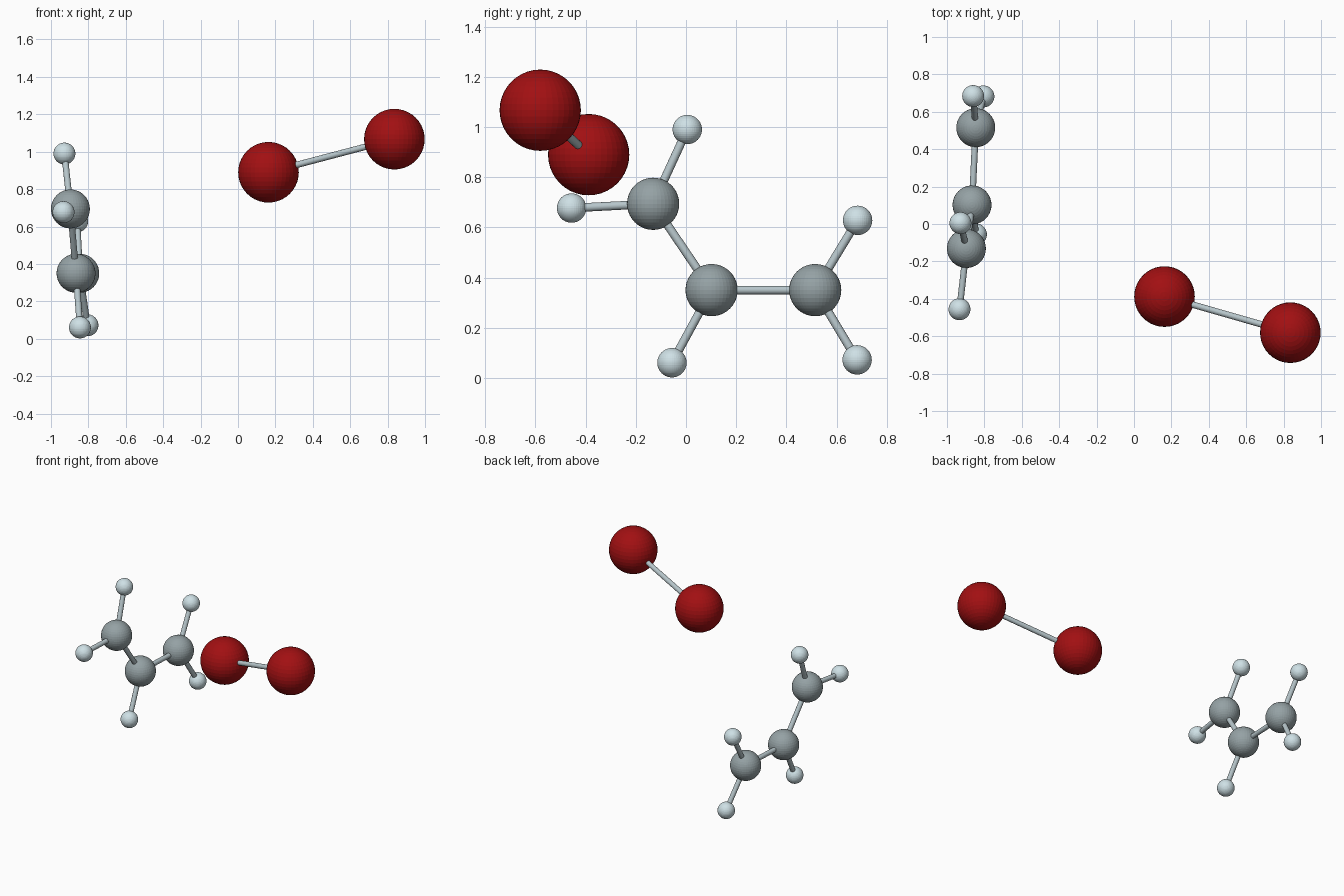
import bpy
from mathutils import Vector

if "Cube" in bpy.data.objects:
    bpy.data.objects.remove(bpy.data.objects["Cube"])


def material(name, rgb):
    m = bpy.data.materials.new(name)
    m.diffuse_color = (*rgb, 1.0)
    m.use_nodes = True
    m.node_tree.nodes["Principled BSDF"].inputs["Base Color"].default_value = m.diffuse_color
    return m


red = material("deep_red", (0.36, 0.005, 0.006))
grey = material("carbon_grey", (0.30, 0.36, 0.375))
pale = material("pale_blue", (0.62, 0.75, 0.79))
bond_mat = material("bond_grey", (0.47, 0.56, 0.59))

# Radius and colour per element
KINDS = {"bromine": (0.162, red), "carbon": (0.104, grey), "hydrogen": (0.0585, pale)}
BOND_RADIUS = 0.017

# Atom centres
ATOMS = {
    "bromine_near": (0.163, -0.388, 0.89),
    "bromine_far": (0.836, -0.581, 1.067),
    "carbon_top": (-0.896, -0.131, 0.694),
    "carbon_middle": (-0.866, 0.102, 0.35),
    "carbon_end": (-0.846, 0.515, 0.35),
    "hydrogen_top_up": (-0.928, 0.005, 0.99),
    "hydrogen_top_side": (-0.933, -0.456, 0.677),
    "hydrogen_middle": (-0.845, -0.056, 0.0605),
    "hydrogen_end_low": (-0.805, 0.682, 0.072),
    "hydrogen_end_high": (-0.86, 0.684, 0.628),
}

BONDS = [
    ("bromine_near", "bromine_far"),
    ("carbon_top", "carbon_middle"),
    ("carbon_middle", "carbon_end"),
    ("carbon_top", "hydrogen_top_up"),
    ("carbon_top", "hydrogen_top_side"),
    ("carbon_middle", "hydrogen_middle"),
    ("carbon_end", "hydrogen_end_low"),
    ("carbon_end", "hydrogen_end_high"),
]


def add_atom(name, centre):
    radius, mat = KINDS[name.split("_")[0]]
    bpy.ops.mesh.primitive_uv_sphere_add(segments=40, ring_count=20, radius=radius, location=centre)
    ob = bpy.context.object
    ob.name = name
    ob.data.materials.append(mat)


def add_bond(a, b):
    # Rod from centre to centre, ends hidden inside the atoms
    p, q = Vector(ATOMS[a]), Vector(ATOMS[b])
    d = q - p
    bpy.ops.mesh.primitive_cylinder_add(vertices=20, radius=BOND_RADIUS, depth=d.length,
                                        location=(p + q) / 2)
    ob = bpy.context.object
    ob.name = f"bond_{a}_to_{b}"
    ob.rotation_euler = d.to_track_quat("Z", "Y").to_euler()
    ob.data.materials.append(bond_mat)
    bpy.ops.object.shade_smooth_by_angle()


for atom_name, atom_centre in ATOMS.items():
    add_atom(atom_name, atom_centre)
for first, second in BONDS:
    add_bond(first, second)
